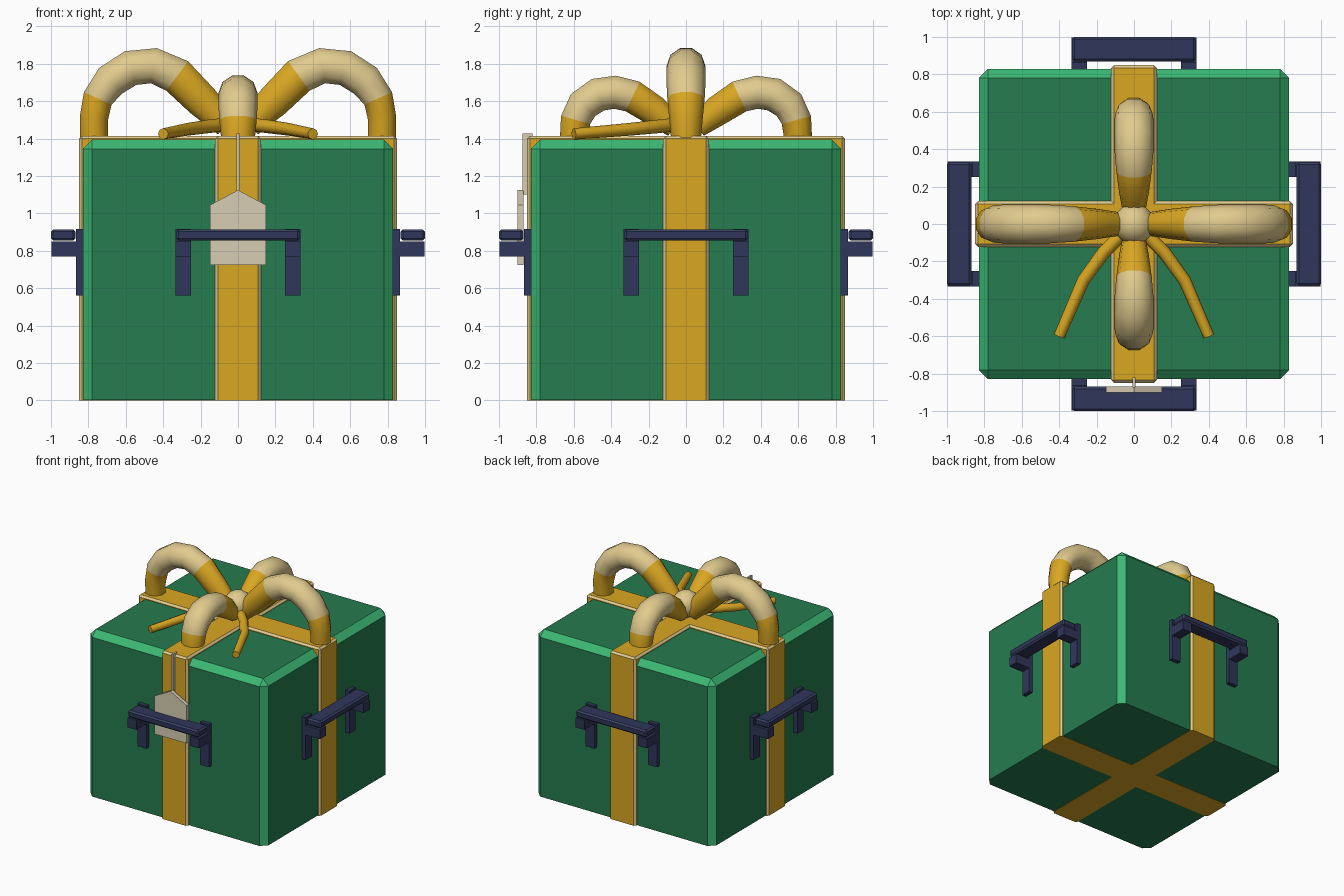
import bpy, bmesh, math
from mathutils import Vector, Matrix

if "Cube" in bpy.data.objects:
    bpy.data.objects.remove(bpy.data.objects["Cube"])


def material(name, rgb):
    m = bpy.data.materials.new(name)
    lin = [(c / 255 / 12.92) if c <= 10 else ((c / 255 + 0.055) / 1.055) ** 2.4 for c in rgb]
    m.diffuse_color = (*lin, 1)
    m.use_nodes = True
    m.node_tree.nodes["Principled BSDF"].inputs["Base Color"].default_value = m.diffuse_color
    return m


GREEN = material("box green", (38, 124, 80))
LIGHT = material("light green", (60, 184, 115))
GOLD = material("ribbon gold", (218, 167, 34))
CREAM = material("ribbon cream", (225, 203, 142))
NAVY = material("handle navy", (47, 54, 90))
EDGE = material("handle edge navy", (58, 66, 104))
TAG = material("tag parchment", (216, 206, 180))


def finish(bm, name, mats, rot=0.0):
    bmesh.ops.recalc_face_normals(bm, faces=bm.faces)
    bm.transform(Matrix.Rotation(rot, 4, 'Z'))
    mesh = bpy.data.meshes.new(name)
    bm.to_mesh(mesh)
    bm.free()
    for m in mats:
        mesh.materials.append(m)
    ob = bpy.data.objects.new(name, mesh)
    bpy.context.collection.objects.link(ob)
    return ob


def block(name, lo, hi, mats, bevel=0.0, keep_bottom=False, rot=0.0):
    """Box from corner to corner; chamfers take the second material."""
    bm = bmesh.new()
    bmesh.ops.create_cube(bm, size=1)
    for v in bm.verts:
        v.co = Vector([(a + b) / 2 + c * (b - a) for a, b, c in zip(lo, hi, v.co)])
    if bevel:
        edges = [e for e in bm.edges
                 if not (keep_bottom and all(v.co.z < lo[2] + 1e-5 for v in e.verts))]
        bmesh.ops.bevel(bm, geom=edges, offset=bevel, segments=1, affect='EDGES')
        bm.normal_update()
        for f in bm.faces:
            f.material_index = 0 if max(abs(c) for c in f.normal) > 0.99 else 1
    return finish(bm, name, mats, rot)


def tube(name, path, radii, mats, cream=(0, 0), sides=10, side=None, rot=0.0):
    """Capped tube; radii are (sideways, in-plane); segments in the cream span are recoloured."""
    bm = bmesh.new()
    pts = [Vector(p) for p in path]
    rings = []
    for i, p in enumerate(pts):
        t = (pts[min(i + 1, len(pts) - 1)] - pts[max(i - 1, 0)]).normalized()
        s = side or t.cross(Vector((0, 0, 1))).normalized()
        n = s.cross(t)
        rs, rn = radii[i]
        rings.append([bm.verts.new(p + s * rs * math.cos(a) + n * rn * math.sin(a))
                      for a in (2 * math.pi * k / sides for k in range(sides))])
    for i in range(len(rings) - 1):
        for k in range(sides):
            j = (k + 1) % sides
            f = bm.faces.new((rings[i][k], rings[i][j], rings[i + 1][j], rings[i + 1][k]))
            f.smooth = True
            f.material_index = 1 if cream[0] <= i < cream[1] else 0
    bm.faces.new(rings[0])
    bm.faces.new(rings[-1])
    return finish(bm, name, mats, rot)


# Gift box with chamfered upright and top edges
block("box", (-0.83, -0.83, 0.002), (0.83, 0.83, 1.395), [GREEN, LIGHT], 0.05, True)

# Two crossing ribbon bands
block("ribbon_across", (-0.85, -0.122, 0), (0.85, 0.122, 1.415), [GOLD, CREAM], 0.015, True)
block("ribbon_along", (-0.122, -0.85, 0), (0.122, 0.85, 1.415), [GOLD, CREAM], 0.015, True)

# Bow loops: large pair sideways, small pair front and back
big = [(0.06, 1.47), (0.19, 1.60), (0.325, 1.735), (0.45, 1.79), (0.575, 1.777),
       (0.68, 1.71), (0.75, 1.615), (0.77, 1.51), (0.77, 1.40)]
big_r = [(0.06, 0.07), (0.08, 0.095), (0.095, 0.103), (0.103, 0.1), (0.105, 0.1),
         (0.105, 0.097), (0.1, 0.085), (0.09, 0.08), (0.08, 0.078)]
small = [(0.06, 1.46), (0.17, 1.55), (0.285, 1.625), (0.38, 1.648), (0.47, 1.635),
         (0.55, 1.58), (0.59, 1.50), (0.60, 1.40)]
small_r = [(0.06, 0.06), (0.08, 0.085), (0.095, 0.092), (0.103, 0.093), (0.105, 0.095),
           (0.105, 0.092), (0.1, 0.085), (0.09, 0.078)]
for i, word in enumerate(("right", "back", "left", "front")):
    path, radii = (big, big_r) if i % 2 == 0 else (small, small_r)
    tube("bow_loop_" + word, [(x, 0, z) for x, z in path], radii, [GOLD, CREAM],
         (2, 6), side=Vector((0, 1, 0)), rot=i * math.pi / 2)

# Bow knot
bm = bmesh.new()
bmesh.ops.create_uvsphere(bm, u_segments=12, v_segments=8, radius=0.11)
bm.transform(Matrix.Translation((0, 0, 1.52)))
for f in bm.faces:
    f.smooth = True
finish(bm, "bow_knot", [CREAM])

# Ribbon tails
for s, word in ((1, "right"), (-1, "left")):
    tube("ribbon_tail_" + word,
         [(s * 0.07, -0.06, 1.475), (s * 0.16, -0.15, 1.465), (s * 0.27, -0.30, 1.45),
          (s * 0.40, -0.60, 1.425)],
         [(0.036, 0.036), (0.036, 0.036), (0.034, 0.034), (0.03, 0.03)], [GOLD], sides=8)

# A handle on each side: grip bar, two arms and two mounting plates
for i, word in enumerate(("front", "right", "back", "left")):
    a = i * math.pi / 2
    block(f"{word}_handle_grip", (-0.33, -1.0, 0.855), (0.33, -0.87, 0.915), [NAVY, EDGE], 0.012, rot=a)
    for s in (-1, 1):
        x0, x1 = sorted((s * 0.25, s * 0.333))
        block(f"{word}_handle_arm", (x0, -0.998, 0.77), (x1, -0.84, 0.85), [NAVY], rot=a)
        block(f"{word}_handle_plate", (x0, -0.865, 0.56), (x1, -0.82, 0.918), [NAVY], rot=a)

# Gift tag with pointed top, and its string
bm = bmesh.new()
outline = [(-0.15, 0.725), (0.15, 0.725), (0.15, 1.045), (0, 1.125), (-0.15, 1.045)]
face = bm.faces.new([bm.verts.new((x, -0.90, z)) for x, z in outline])
ext = bmesh.ops.extrude_face_region(bm, geom=[face])
bmesh.ops.translate(bm, vec=(0, 0.03, 0),
                    verts=[g for g in ext["geom"] if isinstance(g, bmesh.types.BMVert)])
finish(bm, "gift_tag", [TAG])
block("tag_string", (-0.007, -0.875, 1.10), (0.007, -0.82, 1.428), [TAG])
